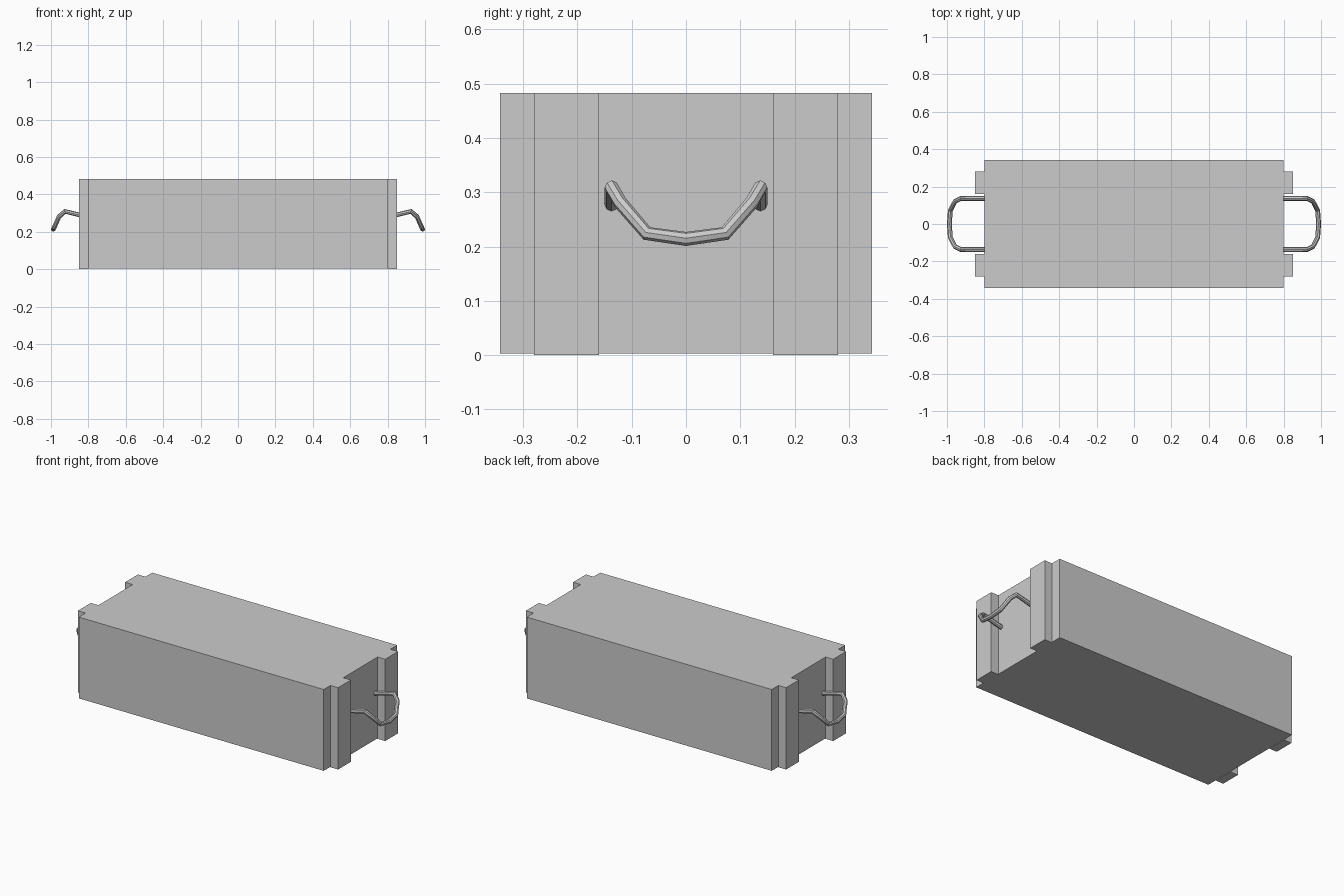
import bpy

if "Cube" in bpy.data.objects:
    bpy.data.objects.remove(bpy.data.objects["Cube"])


def box(name, x0, x1, y0, y1, z0, z1):
    bpy.ops.mesh.primitive_cube_add(
        size=1, location=((x0 + x1) / 2, (y0 + y1) / 2, (z0 + z1) / 2))
    ob = bpy.context.object
    ob.name = name
    ob.scale = (x1 - x0, y1 - y0, z1 - z0)
    bpy.ops.object.transform_apply(location=False, rotation=False, scale=True)
    return ob


def tube(name, points, radius):
    cu = bpy.data.curves.new(name, 'CURVE')
    cu.dimensions = '3D'
    cu.bevel_depth = radius
    cu.bevel_resolution = 2
    cu.use_fill_caps = True
    sp = cu.splines.new('POLY')
    sp.points.add(len(points) - 1)
    for p, co in zip(sp.points, points):
        p.co = (*co, 1)
    ob = bpy.data.objects.new(name, cu)
    bpy.context.collection.objects.link(ob)
    bpy.ops.object.select_all(action='DESELECT')
    ob.select_set(True)
    bpy.context.view_layer.objects.active = ob
    bpy.ops.object.convert(target='MESH')
    bpy.ops.object.shade_smooth_by_angle()


# Crate body
box("crate_body", -0.80, 0.80, -0.343, 0.343, 0.003, 0.483)

# Half of the drooping rope, from the end panel to its lowest point
half = [(0.79, 0.137, 0.276), (0.925, 0.137, 0.309), (0.957, 0.121, 0.281),
        (0.982, 0.072, 0.224), (0.987, 0.0, 0.214)]
loop = half + [(x, -y, z) for x, y, z in half[-2::-1]]

for side, s in (("right", 1), ("left", -1)):
    # Upright battens on each end
    xs = sorted((s * 0.80, s * 0.85))
    box(side + "_front_batten", *xs, -0.28, -0.16, 0.0, 0.483)
    box(side + "_back_batten", *xs, 0.16, 0.28, 0.0, 0.483)
    # Rope handle
    tube(side + "_rope_handle", [(s * x, y, z) for x, y, z in loop], 0.013)
